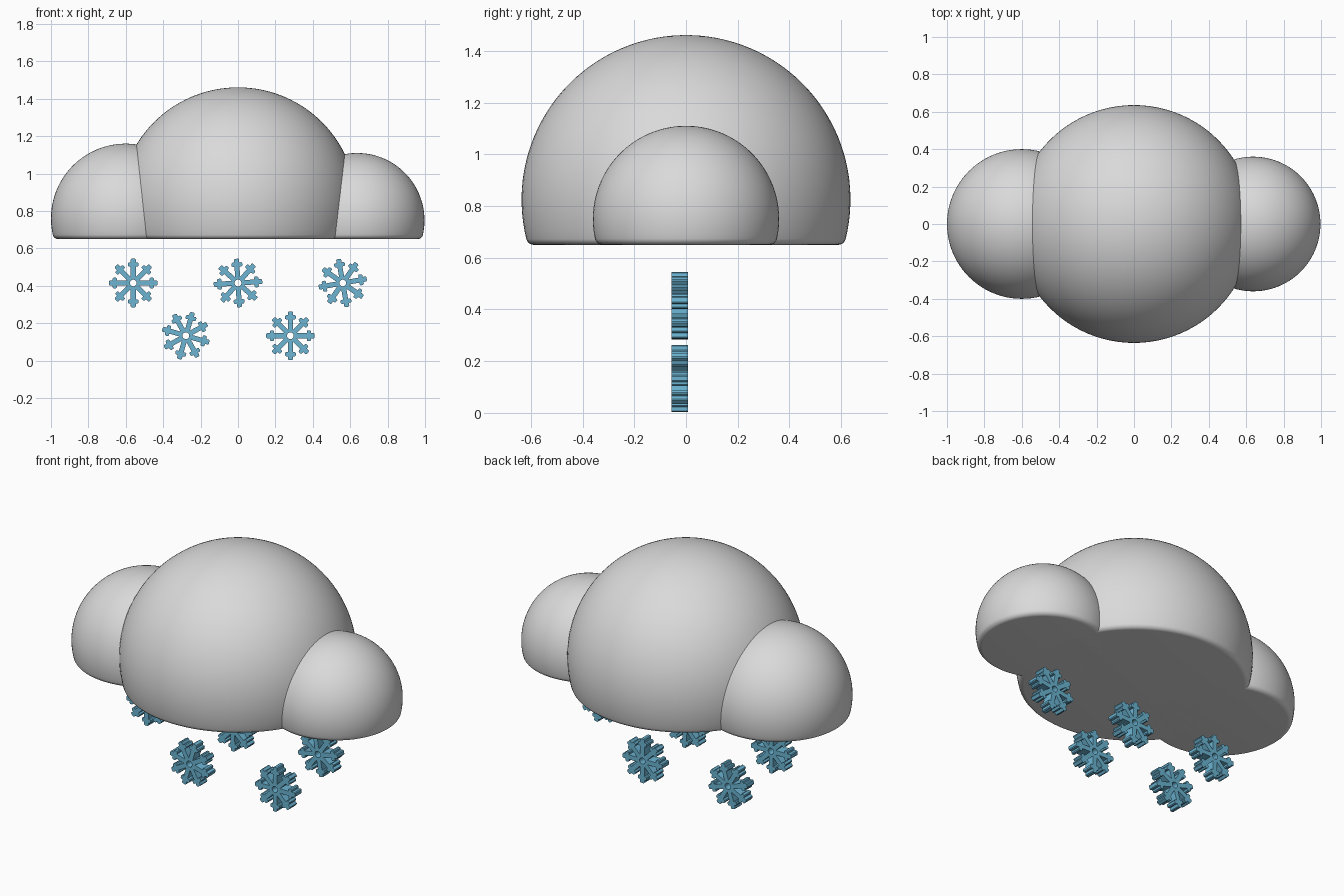
import bpy, bmesh, math

if "Cube" in bpy.data.objects:
    bpy.data.objects.remove(bpy.data.objects["Cube"])

def material(name, rgb):
    m = bpy.data.materials.new(name)
    m.diffuse_color = (*rgb, 1)
    m.use_nodes = True
    m.node_tree.nodes["Principled BSDF"].inputs["Base Color"].default_value = m.diffuse_color
    return m

grey = material("cloud_grey", (0.70, 0.70, 0.70))
blue = material("ice_blue", (0.15, 0.46, 0.65))
BASE = 0.65   # flat underside of the cloud

# Cloud puff: sphere cut flat below, with a small rounded rim, made by lathing
def puff(name, x, z, r, fillet=0.03, steps=96):
    fz = BASE + fillet
    dz = fz - z
    fx = math.sqrt((r - fillet) ** 2 - dz * dz)
    a0 = math.atan2(dz, fx)
    prof = [(0, BASE)]
    for i in range(9):
        a = -math.pi / 2 + (a0 + math.pi / 2) * i / 8
        prof.append((fx + fillet * math.cos(a), fz + fillet * math.sin(a)))
    for i in range(1, 41):
        a = a0 + (math.pi / 2 - a0) * i / 40
        prof.append((r * math.cos(a) if i < 40 else 0, z + r * math.sin(a)))
    bm = bmesh.new()
    vs = [bm.verts.new((px, 0, pz)) for px, pz in prof]
    es = [bm.edges.new(p) for p in zip(vs, vs[1:])]
    bmesh.ops.spin(bm, geom=vs + es, cent=(0, 0, 0), axis=(0, 0, 1),
                   angle=2 * math.pi, steps=steps, use_duplicate=False)
    bmesh.ops.remove_doubles(bm, verts=bm.verts, dist=1e-5)
    bmesh.ops.recalc_face_normals(bm, faces=bm.faces)
    for f in bm.faces:
        f.smooth = True
    me = bpy.data.meshes.new(name)
    bm.to_mesh(me)
    bm.free()
    me.materials.append(grey)
    ob = bpy.data.objects.new(name, me)
    ob.location.x = x
    bpy.context.collection.objects.link(ob)

puff("cloud_middle", 0.0, 0.825, 0.636)
puff("cloud_left", -0.60, 0.76, 0.40)
puff("cloud_right", 0.637, 0.75, 0.36)

# Snowflake: eight arms with a crossbar near each tip and a round centre hole
W, C = 0.0135, 0.029
VALLEY = W / math.tan(math.pi / 8)
HALF_ARM = [(VALLEY, W), (0.088, W), (0.088, C - 0.005), (0.092, C), (0.105, C),
            (0.110, C - 0.005), (0.110, W), (0.126, W), (0.130, W - 0.005)]

def add_loop(cu, pts):
    s = cu.splines.new('POLY')
    s.points.add(len(pts) - 1)
    for p, (x, y) in zip(s.points, pts):
        p.co = (x, y, 0, 1)
    s.use_cyclic_u = True

def snowflake(name, x, z, turn):
    cu = bpy.data.curves.new(name + "_outline", 'CURVE')
    cu.dimensions = '2D'
    cu.fill_mode = 'BOTH'
    cu.extrude = 0.032
    arm = [(u, -v) for u, v in HALF_ARM[1:]] + HALF_ARM[::-1]
    outline = []
    for k in range(8):
        a = math.radians(turn) + k * math.pi / 4
        c, s = math.cos(a), math.sin(a)
        outline += [(u * c - v * s, u * s + v * c) for u, v in arm]
    add_loop(cu, outline)
    add_loop(cu, [(0.018 * math.cos(i * math.pi / 12), 0.018 * math.sin(i * math.pi / 12))
                  for i in range(24)])
    tmp = bpy.data.objects.new(name + "_curve", cu)
    bpy.context.collection.objects.link(tmp)
    deps = bpy.context.evaluated_depsgraph_get()
    me = bpy.data.meshes.new_from_object(tmp.evaluated_get(deps))
    bpy.data.objects.remove(tmp)
    bm = bmesh.new()
    bm.from_mesh(me)
    bmesh.ops.remove_doubles(bm, verts=bm.verts, dist=1e-5)
    bmesh.ops.recalc_face_normals(bm, faces=bm.faces)
    for f in bm.faces:
        f.smooth = False
    bm.to_mesh(me)
    bm.free()
    me.materials.clear()
    me.materials.append(blue)
    ob = bpy.data.objects.new(name, me)
    ob.location = (x, -0.024, z)
    ob.rotation_euler.x = math.pi / 2
    bpy.context.collection.objects.link(ob)

FLAKES = [(-0.56, 0.415, 0), (-0.279, 0.133, -16), (0.0, 0.415, 3.5),
          (0.28, 0.133, 0), (0.56, 0.415, 10)]
for i, (x, z, turn) in enumerate(FLAKES, 1):
    snowflake(f"snowflake_{i}", x, z, turn)
